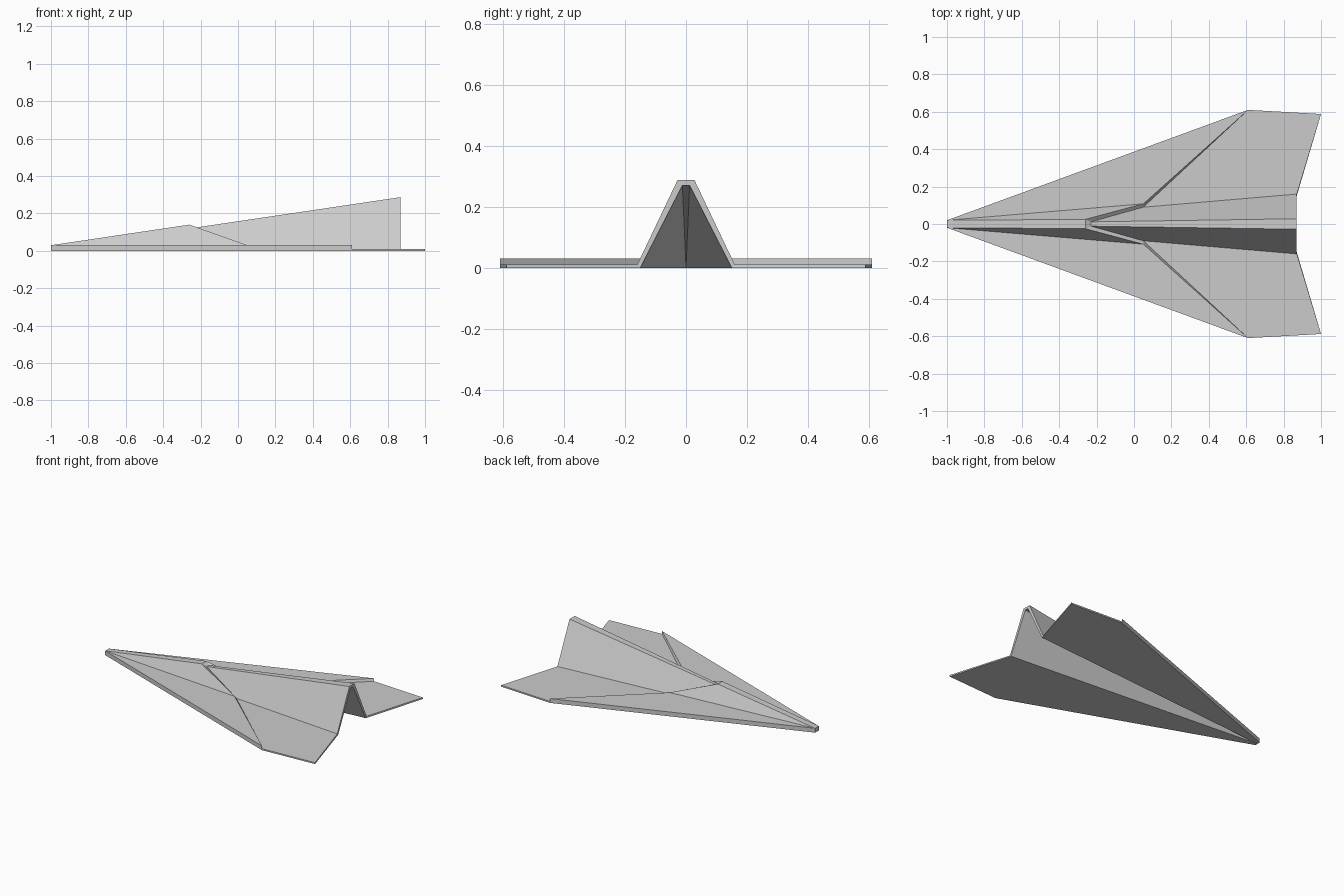
import bpy
import bmesh

cube = bpy.data.objects.get("Cube")
if cube:
    bpy.data.objects.remove(cube, do_unlink=True)

# Single paper colour
paper = bpy.data.materials.new("grey paper")
paper.use_nodes = True
GREY = (0.6, 0.6, 0.6, 1)
paper.diffuse_color = GREY
paper.node_tree.nodes["Principled BSDF"].inputs["Base Color"].default_value = GREY


def folded_sheet(name, under, upper, panels):
    """Thick folded sheet: the panels on both surfaces, walls on open edges, mirrored in y."""
    bm = bmesh.new()
    low = [bm.verts.new(p) for p in under]
    top = [bm.verts.new(p) for p in upper]
    edges = {(a, b) for p in panels for a, b in zip(p, p[1:] + p[:1])}
    for p in panels:
        bm.faces.new([top[i] for i in p])
        bm.faces.new([low[i] for i in reversed(p)])
    for a, b in sorted(edges):
        on_centre = under[a][1] == under[b][1] == upper[a][1] == upper[b][1] == 0
        if (b, a) not in edges and not on_centre:
            bm.faces.new((top[b], top[a], low[a], low[b]))
    bmesh.ops.remove_doubles(bm, verts=bm.verts[:], dist=0.0005)
    mesh = bpy.data.meshes.new(name)
    bm.to_mesh(mesh)
    bm.free()
    mesh.materials.append(paper)
    obj = bpy.data.objects.new(name, mesh)
    bpy.context.collection.objects.link(obj)
    mirror = obj.modifiers.new("mirror", 'MIRROR')
    mirror.use_axis = (False, True, False)
    mirror.merge_threshold = 0.0005


# Wings and hollow ridge: nose, nose corner, side tip, tail tip, root, ridge, centre
folded_sheet(
    "wings_and_ridge",
    [(-1, 0, 0), (-1, .02, 0), (.61, .61, 0), (1, .588, 0),
     (.87, .15, 0), (.87, .012, .27), (.87, 0, .27)],
    [(-1, 0, .01), (-1, .02, .01), (.61, .61, .01), (1, .588, .01),
     (.87, .16, .01), (.87, .028, .287), (.87, 0, .287)],
    [(0, 4, 3, 2, 1), (0, 5, 4), (0, 6, 5)])

# Folded front layer: nose fold, nose corner, side tip, root, ridge, ridge centre, nose centre
folded_sheet(
    "front_fold",
    [(-1, 0, .01), (-1, .02, .01), (.61, .61, .01), (.05, .09, .01),
     (-.23, .0115, .124), (-.23, 0, .124), (-1, 0, .01)],
    [(-1, .02, .03), (-1, .02, .03), (.61, .61, .03), (.05, .108, .03),
     (-.26, .025, .14), (-.26, 0, .14), (-1, 0, .03)],
    [(0, 3, 2, 1), (0, 4, 3), (6, 5, 4, 0)])
